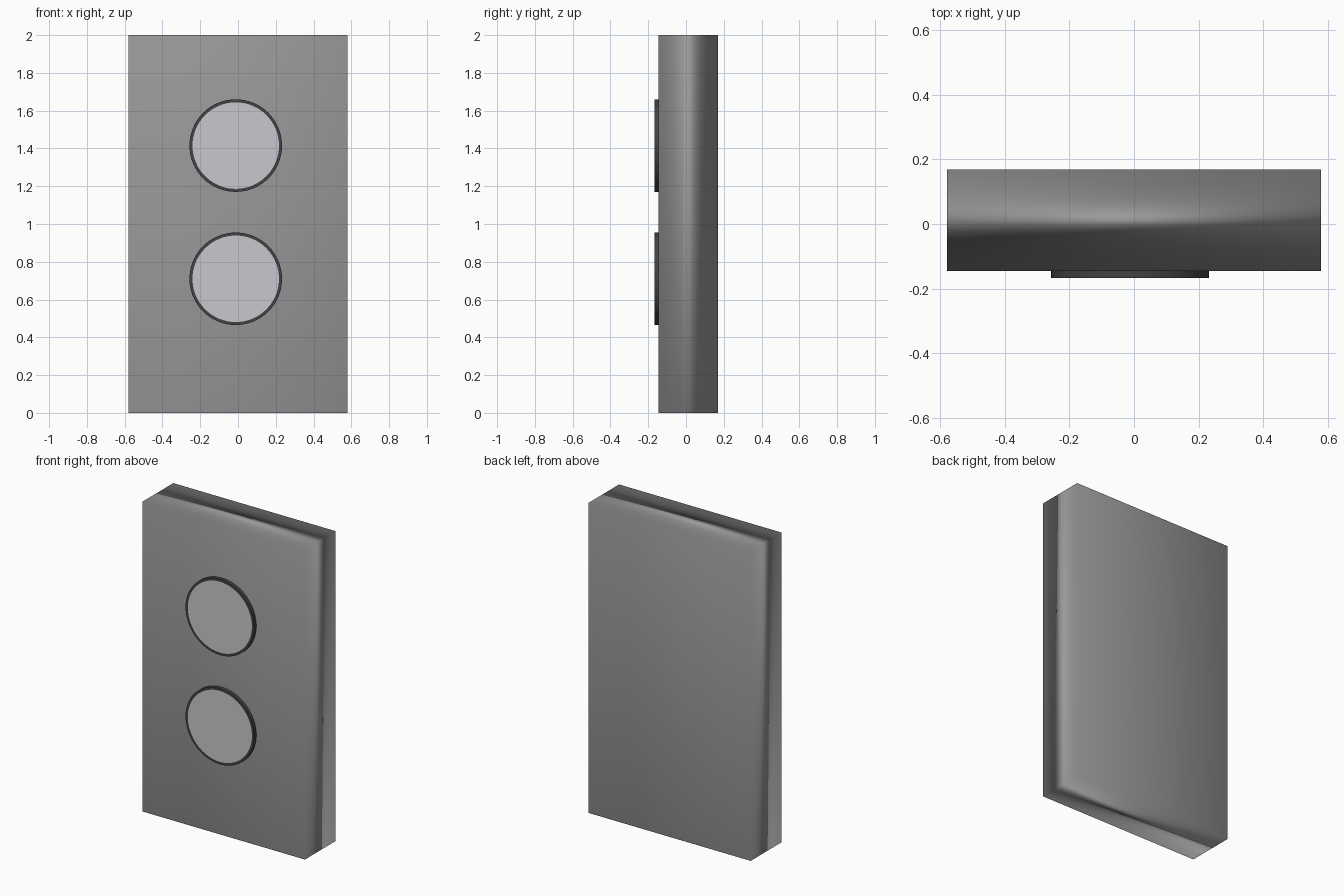
import bpy, bmesh, math
from mathutils import Matrix, Vector

if "Cube" in bpy.data.objects:
    bpy.data.objects.remove(bpy.data.objects["Cube"])

def material(name, rgb):
    m = bpy.data.materials.new(name)
    m.diffuse_color = (*rgb, 1)
    m.use_nodes = True
    m.node_tree.nodes["Principled BSDF"].inputs["Base Color"].default_value = m.diffuse_color
    return m

body_grey = material("body_grey", (0.32, 0.32, 0.32))
rim_dark = material("rim_dark", (0.055, 0.055, 0.058))
button_light = material("button_light", (0.58, 0.58, 0.61))

def make_object(name, bm, mats):
    mesh = bpy.data.meshes.new(name)
    bm.to_mesh(mesh)
    bm.free()
    for m in mats:
        mesh.materials.append(m)
    mesh.shade_smooth()
    ob = bpy.data.objects.new(name, mesh)
    bpy.context.collection.objects.link(ob)
    return ob

# Slab body, softly shaded with area-weighted normals across its corners
W, D, H = 1.16, 0.314, 2.0
CENTRE = Vector((0, 0.0115, 1.0))
bm = bmesh.new()
bmesh.ops.create_cube(bm, size=1)
bmesh.ops.scale(bm, vec=(W, D, H), verts=bm.verts)
bmesh.ops.translate(bm, vec=CENTRE, verts=bm.verts)
body = make_object("body", bm, [body_grey])
normals = []
for v in body.data.vertices:
    d = v.co - CENTRE
    n = Vector((math.copysign(D * H, d.x), math.copysign(W * H, d.y),
                math.copysign(W * D, d.z)))
    normals.append(n.normalized())
body.data.normals_split_custom_set_from_vertices(normals)

# Round buttons: dark rim and a lighter inset face
def button(name, z):
    y_front, y_back, radius = -0.168, -0.14, 0.245
    bm = bmesh.new()
    bmesh.ops.create_cone(bm, cap_ends=True, segments=64, radius1=radius,
                          radius2=radius, depth=y_back - y_front)
    bmesh.ops.rotate(bm, matrix=Matrix.Rotation(math.pi / 2, 3, 'X'), verts=bm.verts)
    bmesh.ops.translate(bm, vec=(-0.012, (y_front + y_back) / 2, z), verts=bm.verts)
    bm.normal_update()
    face = min(bm.faces, key=lambda f: f.normal.y)
    bmesh.ops.inset_region(bm, faces=[face], thickness=0.016)
    face.material_index = 1
    ob = make_object(name, bm, [rim_dark, button_light])
    ob.data.set_sharp_from_angle(angle=math.radians(30))

button("upper_button", 1.415)
button("lower_button", 0.71)
